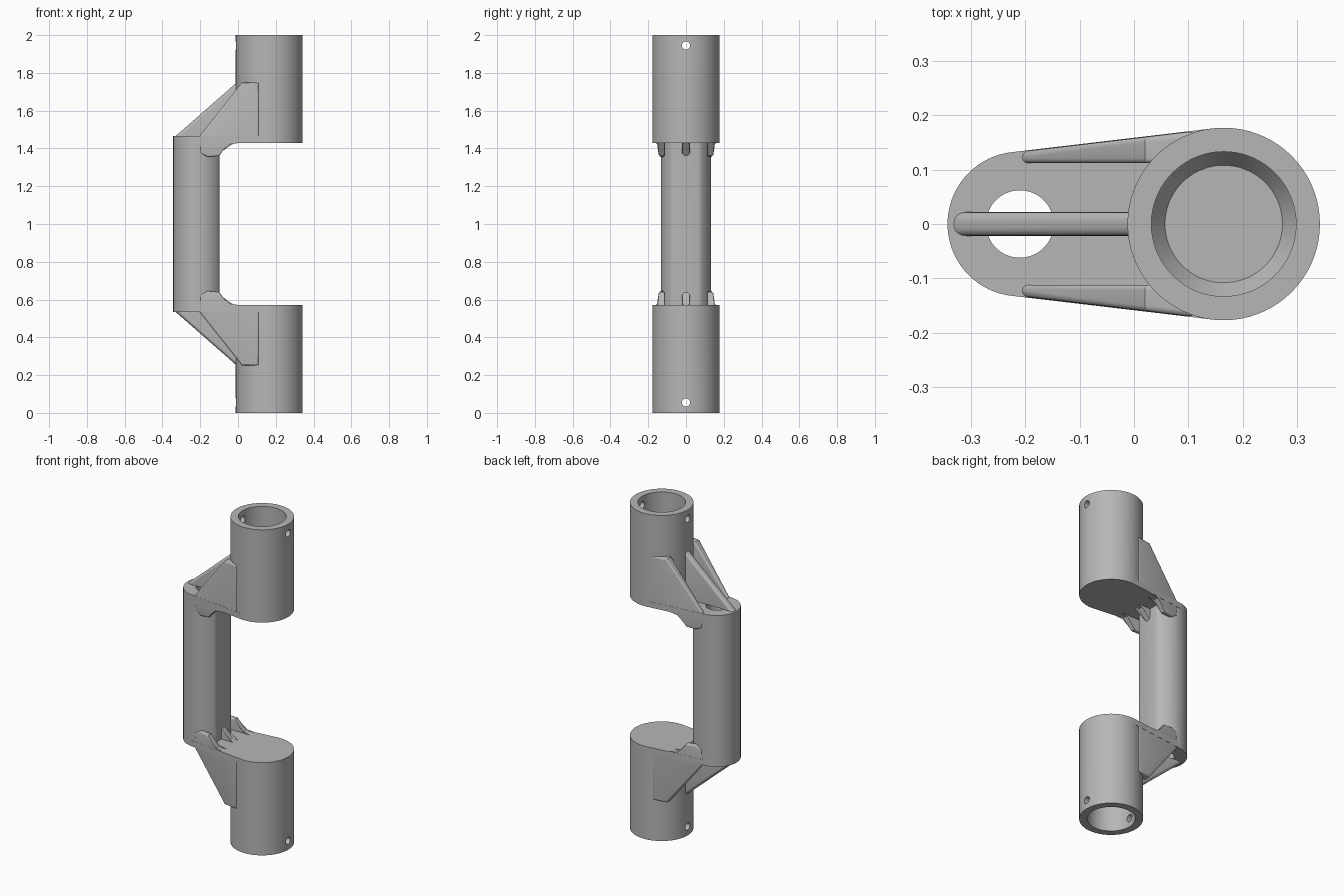
import bpy, bmesh, math

if "Cube" in bpy.data.objects:
    bpy.data.objects.remove(bpy.data.objects["Cube"], do_unlink=True)

MID = 1.0                       # mirror plane height
SOCKET_X, SOCKET_R = 0.165, 0.177
GRIP_X, GRIP_R = -0.21, 0.133

grey = bpy.data.materials.new("plain grey")
grey.use_nodes = True
grey.diffuse_color = (0.47, 0.47, 0.47, 1)
grey.node_tree.nodes["Principled BSDF"].inputs["Base Color"].default_value = (0.47, 0.47, 0.47, 1)


def finish(name, bm):
    bmesh.ops.recalc_face_normals(bm, faces=bm.faces)
    mesh = bpy.data.meshes.new(name)
    bm.to_mesh(mesh)
    bm.free()
    mesh.materials.append(grey)
    obj = bpy.data.objects.new(name, mesh)
    obj.location.z = MID
    bpy.context.collection.objects.link(obj)
    return obj


def ring(x, r, z, limit=9.0, n=72):
    return [(min(x + r * math.cos(i * math.tau / n), limit),
             r * math.sin(i * math.tau / n), z - MID) for i in range(n)]


def hull(name, points):
    bm = bmesh.new()
    for p in points:
        bm.verts.new(p)
    bmesh.ops.remove_doubles(bm, verts=bm.verts, dist=0.0001)
    bmesh.ops.convex_hull(bm, input=bm.verts)
    bmesh.ops.delete(bm, geom=[v for v in bm.verts if not v.link_faces], context='VERTS')
    bmesh.ops.dissolve_limit(bm, angle_limit=0.01, verts=bm.verts, edges=bm.edges)
    return finish(name, bm)


def rib(name, outline, inner, outer, round_off):
    """Plate with a side outline in x and z, and rounded rims."""
    bm = bmesh.new()
    a = [bm.verts.new((x, inner(x), z - MID)) for x, z in outline]
    b = [bm.verts.new((x, outer(x), z - MID)) for x, z in outline]
    bm.faces.new(a)
    bm.faces.new(b[::-1])
    n = len(a)
    for i in range(n):
        j = (i + 1) % n
        bm.faces.new((a[i], b[i], b[j], a[j]))
    sides = set(a), set(b)
    rims = [e for e in bm.edges if any(set(e.verts) <= s for s in sides)]
    bmesh.ops.bevel(bm, geom=rims, offset=round_off, segments=4, profile=0.5,
                    affect='EDGES', clamp_overlap=True)
    return finish(name, bm)


def tangent(x):
    """Line touching both the grip and the socket circles."""
    s = (SOCKET_R - GRIP_R) / (SOCKET_X - GRIP_X)
    return (GRIP_R + s * (x - GRIP_X)) / math.sqrt(1 - s * s) - 0.001


# Upper half: grip, socket and the floor joining them
body = hull("bracket_handle", ring(GRIP_X, GRIP_R, 0.9, -0.098) + ring(GRIP_X, GRIP_R, 1.465, -0.098))
socket = hull("socket", ring(SOCKET_X, SOCKET_R, 1.43) + ring(SOCKET_X, SOCKET_R, 2.0))
floor = hull("floor", [p for z in (1.43, 1.465) for p in
                       ring(GRIP_X, GRIP_R, z) + ring(SOCKET_X, SOCKET_R, z)])

# Strengthening ribs
foot = [(-0.05, 1.43), (-0.10, 1.36), (-0.16, 1.355), (-0.2, 1.375)]
side = [(-0.205, 1.465), (0.02, 1.748), (0.11, 1.748), (0.11, 1.44)] + foot
middle = [(-0.342, 1.455), (0.0, 1.755), (0.025, 1.755), (0.025, 1.44)] + foot[:3] + [(-0.2, 1.44)]
ribs = [
    rib("left_rib", side, lambda x: 0.112, tangent, 0.009),
    rib("right_rib", side, lambda x: -0.112, lambda x: -tangent(x), 0.009),
    rib("middle_rib", middle, lambda x: -0.022, lambda x: 0.022, 0.016),
]

# Cutters: grip hole, blind bore and cross pin hole
grip_hole = hull("grip_hole", ring(GRIP_X, 0.062, 0.8) + ring(GRIP_X, 0.062, 1.466))
bore = hull("bore", ring(SOCKET_X, 0.133, 2.1) + ring(SOCKET_X, 0.133, 1.51)
            + ring(SOCKET_X, 0.108, 1.475))
pin_hole = hull("pin_hole", [(x, 0.022 * math.cos(t), 1.945 - MID + 0.022 * math.sin(t))
                             for x in (-0.2, 0.5)
                             for t in [i * math.tau / 24 for i in range(24)]])

bpy.context.view_layer.objects.active = body


def combine(tool, operation):
    tool.hide_render = True
    mod = body.modifiers.new(tool.name, 'BOOLEAN')
    mod.object, mod.operation, mod.solver = tool, operation, 'EXACT'
    bpy.ops.object.modifier_apply(modifier=mod.name)
    bpy.data.objects.remove(tool, do_unlink=True)


for part in [floor, socket] + ribs:
    combine(part, 'UNION')
for cutter in (grip_hole, bore, pin_hole):
    combine(cutter, 'DIFFERENCE')

# Lower half
mirror = body.modifiers.new("mirror", 'MIRROR')
mirror.use_axis = (False, False, True)
mirror.use_bisect_axis = (False, False, True)
mirror.merge_threshold = 0.0005
bpy.ops.object.modifier_apply(modifier=mirror.name)

bpy.ops.object.select_all(action='DESELECT')
body.select_set(True)
bpy.ops.object.shade_smooth_by_angle(angle=math.radians(30))
